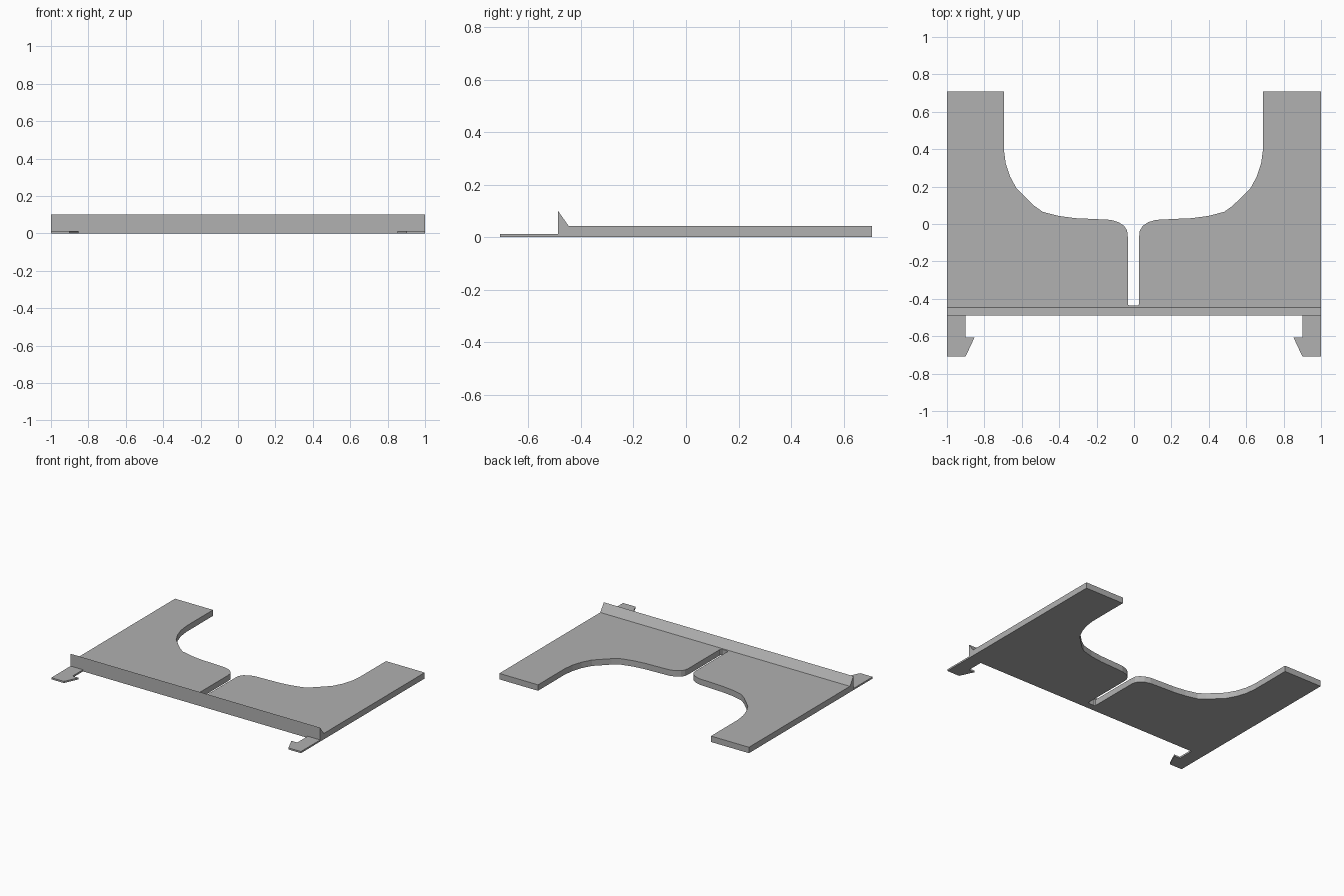
import bpy
import bmesh
from mathutils import Vector

cube = bpy.data.objects.get("Cube")
if cube:
    bpy.data.objects.remove(cube, do_unlink=True)

grey = bpy.data.materials.new("plain_grey")
grey.use_nodes = True
colour = (0.44, 0.44, 0.44, 1)
grey.diffuse_color = colour
grey.node_tree.nodes["Principled BSDF"].inputs["Base Color"].default_value = colour

FRONT, BACK = -0.488, 0.708
LIP_BACK = -0.447
THICK, CLIP_THICK, LIP_HEIGHT = 0.043, 0.012, 0.101
SHIFT = -0.003  # the cut-out sits slightly off centre


def prism(name, points, direction):
    """Extrude a flat outline along a direction into a closed solid."""
    bm = bmesh.new()
    face = bm.faces.new([bm.verts.new(p) for p in points])
    result = bmesh.ops.extrude_face_region(bm, geom=[face], use_keep_orig=True)
    moved = [v for v in result["geom"] if isinstance(v, bmesh.types.BMVert)]
    bmesh.ops.translate(bm, verts=moved, vec=Vector(direction))
    bmesh.ops.recalc_face_normals(bm, faces=bm.faces)
    mesh = bpy.data.meshes.new(name)
    bm.to_mesh(mesh)
    bm.free()
    mesh.materials.append(grey)
    obj = bpy.data.objects.new(name, mesh)
    bpy.context.collection.objects.link(obj)
    return obj


# Base plate: one side of the slot and arm cut-out, mirrored to the other
edge = [(0.022, -0.437), (0.03, -0.43), (0.03, -0.07), (0.034, -0.035),
        (0.05, -0.01), (0.08, 0.01), (0.12, 0.022), (0.24, 0.028),
        (0.31, 0.031), (0.40, 0.043), (0.485, 0.065), (0.53, 0.097),
        (0.625, 0.19), (0.66, 0.255), (0.683, 0.325), (0.693, 0.4),
        (0.693, BACK)]
right = [(SHIFT + x, y, 0) for x, y in edge]
left = [(SHIFT - x, y, 0) for x, y in reversed(edge)]
corners_right = [(1, BACK, 0), (1, LIP_BACK, 0)]
corners_left = [(-1, LIP_BACK, 0), (-1, BACK, 0)]
prism("base_plate", right + corners_right + corners_left + left, (0, 0, THICK))

# Front lip: sloped ridge across the full width
lip = [(FRONT, 0), (LIP_BACK, 0), (LIP_BACK, THICK), (FRONT, LIP_HEIGHT)]
prism("front_lip", [(-1, y, z) for y, z in lip], (2, 0, 0))

# Thin hooked clips at both front corners
clip = [(1, FRONT), (0.9, FRONT), (0.9, -0.607), (0.853, -0.607),
        (0.9, -BACK), (1, -BACK)]
for side, sign in (("left", 1), ("right", -1)):
    prism(side + "_clip", [(sign * x, y, 0) for x, y in clip], (0, 0, CLIP_THICK))
